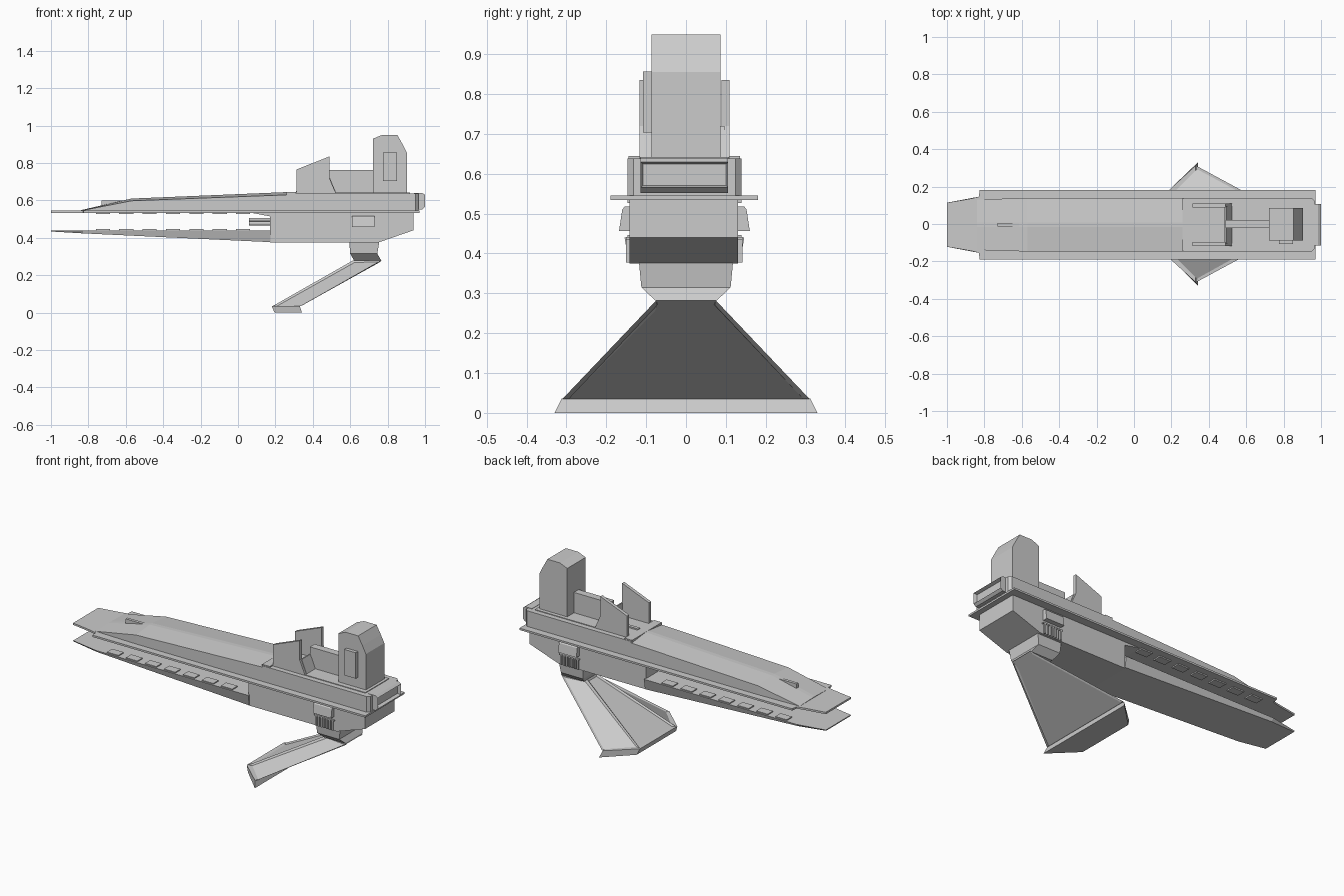
import bpy, bmesh, math
from mathutils import Matrix

if "Cube" in bpy.data.objects:
    bpy.data.objects.remove(bpy.data.objects["Cube"])

C = -0.004  # the hull sits slightly off centre in y


def finish(name, bm):
    bmesh.ops.remove_doubles(bm, verts=bm.verts, dist=1e-5)
    bmesh.ops.recalc_face_normals(bm, faces=bm.faces)
    me = bpy.data.meshes.new(name)
    bm.to_mesh(me)
    bm.free()
    ob = bpy.data.objects.new(name, me)
    bpy.context.collection.objects.link(ob)
    return ob


def loft_bm(sections):
    bm = bmesh.new()
    rings = [[bm.verts.new(p) for p in s] for s in sections]
    n = len(rings[0])
    for a, b in zip(rings, rings[1:]):
        for i in range(n):
            j = (i + 1) % n
            bm.faces.new((a[i], a[j], b[j], b[i]))
    bm.faces.new(rings[0][::-1])
    bm.faces.new(rings[-1])
    bmesh.ops.recalc_face_normals(bm, faces=bm.faces)
    return bm


def loft(name, sections):
    return finish(name, loft_bm(sections))


def profile_y(name, pts, y0, y1):
    # side (x, z) outline drawn across y
    return loft(name, [[(x, y, z) for x, z in pts] for y in (y0, y1)])


def box(name, x0, x1, y0, y1, z0, z1):
    return profile_y(name, [(x0, z0), (x1, z0), (x1, z1), (x0, z1)], y0, y1)


def plan(name, half, z0, z1):
    # mirrored (x, y) outline drawn across z
    pts = [(x, C + y) for x, y in half] + [(x, C - y) for x, y in reversed(half)]
    return loft(name, [[(x, y, z) for x, y in pts] for z in (z0, z1)])


def inset_faces(bm, test, thick, depth):
    bm.normal_update()
    faces = [f for f in bm.faces if test(f)]
    bmesh.ops.inset_individual(bm, faces=faces, thickness=thick, depth=depth)


# Upper flange plate with narrowed tip
plan("flange_plate", [(-1, .118), (-.87, .14), (-.83, .15), (-.825, .185), (.97, .185)], .534, .545)

# Long upper nose: chamfered sides rising to a central ridge
def nose_section(x, w, ze, zr):
    half = [(w, .54), (w, ze), (.012, zr)]
    return ([(x, C - y, z) for y, z in half] + [(x, C + y, z) for y, z in reversed(half)])

loft("upper_nose", [nose_section(-.84, .135, .545, .548),
                    nose_section(-.57, .143, .598, .610),
                    nose_section(.27, .143, .630, .645)])
box("nose_ridge", -.73, .26, C - .009, C + .009, .56, .60)

# Rear upper hull and crossbar
plan("upper_hull", [(.265, .143), (.95, .143), (.965, .128)], .54, .638)
plan("deck", [(.31, .112), (.92, .112)], .63, .642)
plan("deck_crossbar", [(.26, .14), (.31, .14)], .62, .645)

# Rear bumper with recessed back face
bm = loft_bm([[(x, C + y, z) for x, z in [(.94, .552), (.985, .552), (1, .565), (1, .63), (.985, .64), (.94, .64)]]
              for y in (-.11, .11)])
inset_faces(bm, lambda f: f.normal.x > .95, .008, -.02)
finish("rear_bumper", bm)

# Main lower body
profile_y("lower_body", [(.17, .375), (.75, .375), (.937, .44), (.937, .537), (.17, .537)], C - .138, C + .135)
profile_y("upper_prong_root", [(.06, .536), (.17, .515), (.18, .536)], C - .135, C + .135)

# Lower prong: a thin wedge below the gap
loft("lower_prong", [[(x, C - w, zb), (x, C + w, zb), (x, C + wt, zt), (x, C - wt, zt)]
                     for x, w, wt, zb, zt in [(-1, .115, .118, .434, .44),
                                              (-.83, .135, .15, .424, .44),
                                              (.175, .14, .15, .377, .44)]])

# Rows of small pads on both faces of the gap
for i in range(7):
    x = -.76 + i * .125
    for s in (-1, 1):
        y = C + s * .118
        box("lower_pad", x, x + .075, y - .025, y + .025, .438, .446)
        box("upper_pad", x, x + .075, y - .025, y + .025, .527, .536)

# Barrels in the gap
for s in (-1, 1):
    for z in (.477, .497):
        bm = bmesh.new()
        bmesh.ops.create_cone(bm, cap_ends=True, segments=12, radius1=.01, radius2=.01, depth=.14,
                              matrix=Matrix.Translation((.13, C + s * .06, z)) @ Matrix.Rotation(math.pi / 2, 4, 'Y'))
        finish("barrel", bm)

# Side intakes and cooling slats
for s in (-1, 1):
    loft("side_intake", [[(x, C + s * y, z) for y, z in
                          [(.12, .518), (.15, .518), (.156, .51), (.164, .457), (.12, .457)]] for x in (.61, .73)])
    for i in range(7):
        x = .612 + i * .018
        box("slat", x, x + .009, *sorted((C + s * .12, C + s * .146)), .377, .438)
    box("slat_rail", .605, .737, *sorted((C + s * .12, C + s * .146)), .434, .441)

# Neck between body and leg
loft("neck", [[(x0, -w, z), (x1, -w, z), (x1, w, z), (x0, w, z)] for x0, x1, w, z in
              [(.595, .755, .118, .378), (.60, .745, .112, .315), (.62, .765, .075, .28)]])

# Fan-shaped leg with chamfered front and recessed panels, and its foot
def leg_section(xf, wf, xb, wb, z):
    return [(xf, -wf, z), (xf, wf, z), (xb, wb, z), (xb, -wb, z)]

bm = loft_bm([leg_section(.62, .045, .77, .075, .282), leg_section(.185, .17, .335, .31, .035)])
inset_faces(bm, lambda f: abs(f.normal.z) < .98 and f.normal.z > .05, .014, -.008)
finish("leg", bm)
loft("foot", [leg_section(.18, .175, .33, .312, .036), leg_section(.195, .185, .342, .33, 0)])

# Side fins beside the cockpit
for s in (-1, 1):
    profile_y("side_fin", [(.312, .635), (.312, .765), (.488, .835), (.488, .72), (.525, .635)],
              C + s * .093, C + s * .113)

# Sloped cross panel and low spine in front of the tower
profile_y("cross_panel", [(.485, .635), (.485, .72), (.492, .72), (.527, .635)], C - .1, C + .1)
box("spine_wall", .489, .725, -.022, .022, .635, .763)
box("floor_rail", .31, .49, C - .008, C + .012, .635, .65)

# Tower with chamfered top and one side panel
profile_y("tower", [(.722, .635), (.722, .93), (.77, .95), (.852, .95), (.88, .90), (.903, .855), (.903, .635)],
          -.087, .086)
box("tower_side_panel", .776, .85, -.108, -.08, .703, .857)
